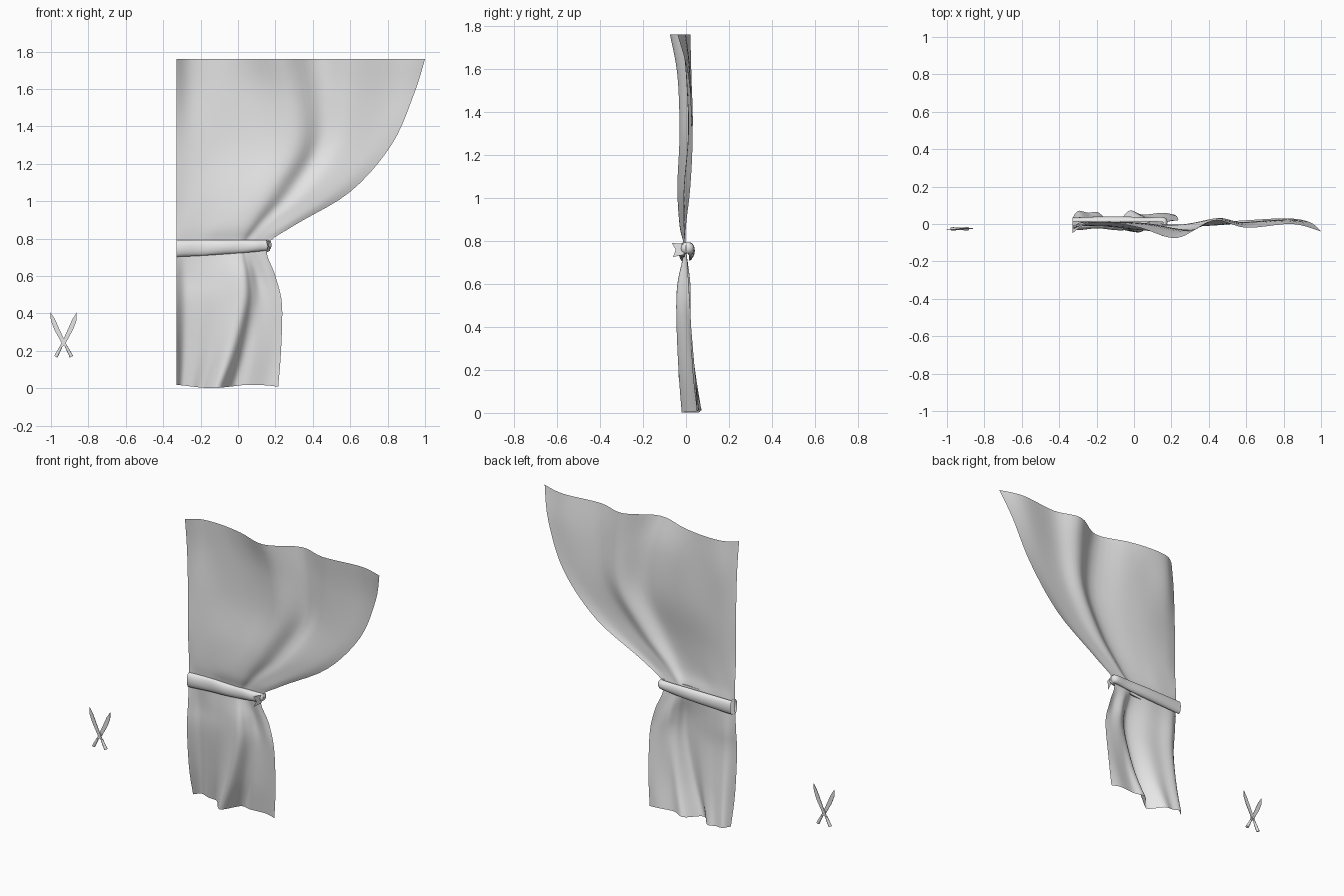
import bpy, bmesh
from math import sin, cos, pi, radians
from mathutils import Vector, Matrix

cube = bpy.data.objects.get("Cube")
if cube:
    bpy.data.objects.remove(cube)

grey = bpy.data.materials.new("plain_grey")
grey.use_nodes = True
grey.diffuse_color = (0.8, 0.8, 0.8, 1)
grey.node_tree.nodes["Principled BSDF"].inputs["Base Color"].default_value = grey.diffuse_color


def finish(name, bm, angle=None):
    """Turn a bmesh into a named object, optionally smooth shaded."""
    mesh = bpy.data.meshes.new(name)
    bm.to_mesh(mesh)
    bm.free()
    mesh.materials.append(grey)
    obj = bpy.data.objects.new(name, mesh)
    bpy.context.collection.objects.link(obj)
    if angle:
        bpy.ops.object.select_all(action="DESELECT")
        obj.select_set(True)
        bpy.context.view_layer.objects.active = obj
        bpy.ops.object.shade_smooth_by_angle(angle=radians(angle))
    return obj


def smooth_rows(rows, steps):
    """Catmull-Rom resampling of a list of vectors."""
    out = []
    last = len(rows) - 1
    for i in range(last):
        a, b, c, d = (rows[min(max(k, 0), last)] for k in (i - 1, i, i + 1, i + 2))
        for s in range(steps):
            t = s / steps
            out.append(b + (c - a) * (t / 2) + (a * 2 - b * 5 + c * 4 - d) * (t * t / 2)
                       + (b * 3 - a - c * 3 + d) * (t ** 3 / 2))
    return out + [rows[last]]


def add_grid(bm, rows):
    """Skin a rectangular grid of points with quads."""
    grid = [[bm.verts.new(p) for p in row] for row in rows]
    for lower, upper in zip(grid, grid[1:]):
        for j in range(len(lower) - 1):
            bm.faces.new((lower[j], lower[j + 1], upper[j + 1], upper[j]))


# Curtain: each level has height, main fold x, free edge x, then depths in hundredths
LEFT = -0.33
levels = [
    (.01, -.11, .215, (3, 7, 6, 6, -2, 7, 5, 6, 5)),
    (.2, -.04, .23, (-1, 4, 3, 2, -3.5, 3, 3, 4, 4)),
    (.45, .02, .235, (-3, 1, 0, -1, -4.5, 0, 2, 2, 2)),
    (.6, .02, .2, (-2, 1, 0, -1, -4, -1, 2, 1, 2)),
    (.76, 0, .155, (-1, 0, 0, 0, -1, 0, 0, 0, 0)),
    (.87, .05, .3, (-1, -1, -1, -2, -3, -1, -1, -1, 0)),
    (1.05, .17, .6, (-2, -1, -1, -2, -4, 0, -1, 0, 2)),
    (1.3, .3, .82, (-2, 0, 1, 0, -3, 3, 1, 2, 3)),
    (1.57, .28, .94, (-3, 1, 1, 0, -4, 2.5, 0, 2, 1)),
    (1.76, .23, 1, (-5, 0, .5, -2, -7.5, 2, -2, 0, -4)),
]
inner = (0, .14, .38, .65, 1)
outer = (.25, .48, .8, 1)

rows = []
for z, fold, edge, depths in levels:
    xs = [LEFT + (fold - LEFT) * f for f in inner] + [fold + (edge - fold) * f for f in outer]
    row = [Vector((x, d / 100, z)) for x, d in zip(xs, depths)]
    if z < .1:
        # slightly wavy hem
        for p in row:
            p.z += .009 * sin(p.x * 14 + .4)
    rows.append(smooth_rows(row, 5))
columns = [smooth_rows(list(col), 5) for col in zip(*rows)]
for col in columns:
    for p in col:
        p.z = min(max(p.z, 0), 1.76)
bm = bmesh.new()
add_grid(bm, list(zip(*columns)))
finish("curtain", bm, 80)

# Tieback: a bulging band that runs along the front, around the edge and back
path = [Vector(p) for p in (
    (LEFT, -.012, .045), (-.2, -.006, .042), (-.05, -.012, .037), (.08, -.01, .032),
    (.145, -.008, .028), (.16, .004, .026), (.145, .016, .028), (0, .018, .035), (LEFT, .018, .042))]
path = smooth_rows(path, 5)
bm = bmesh.new()
rows = []
for i, p in enumerate(path):
    along = path[min(i + 1, len(path) - 1)] - path[max(i - 1, 0)]
    out = Vector((along.y, -along.x, 0)).normalized()
    if abs(p.x - LEFT) < .001:
        out.x = 0
    bulge = .02 * (1 + .15 * sin(i * .9))
    middle = .792 - p.z
    ring = []
    for k in range(11):
        a = pi * (k / 10 - .5) * 1.15
        q = Vector((p.x, p.y, middle)) + out * bulge * cos(a)
        q.z += p.z * sin(a)
        ring.append(q)
    rows.append(ring)
add_grid(bm, rows)
finish("tieback", bm, 80)

# Tieback end: a small notched flap folded forward at the free edge
bm = bmesh.new()
flap = [(.15, -.065, .79), (.16, -.048, .757), (.15, -.06, .725), (.17, -.01, .735), (.17, -.01, .785)]
bm.faces.new([bm.verts.new(p) for p in flap])
finish("tieback_flap", bm)

# Shears: two crossed blades with handles, mirrored about the pivot
PIVOT = Vector((-.932, -.026, .248))
blade = [(.07, .157), (.069, .115), (.05, .065), (.012, -.004), (-.014, -.035),
         (-.022, -.028), (-.004, .008), (.026, .075), (.046, .12)]
for side, label in ((-1, "right"), (1, "left")):
    bm = bmesh.new()
    face = bm.faces.new([bm.verts.new(PIVOT + Vector((side * x, side * .002 - .0015, z)))
                         for x, z in blade])
    grown = bmesh.ops.extrude_face_region(bm, geom=[face])["geom"]
    bmesh.ops.translate(bm, vec=(0, .003, 0),
                        verts=[v for v in grown if isinstance(v, bmesh.types.BMVert)])
    bmesh.ops.recalc_face_normals(bm, faces=bm.faces)
    finish(label + "_blade", bm)

    # grip on the same side as its tip's opposite, tapering to the pivot
    bm = bmesh.new()
    start = PIVOT + Vector((side * .014, 0, -.026))
    end = PIVOT + Vector((side * .042, 0, -.08))
    turn = (end - start).to_track_quat("Z", "Y").to_matrix().to_4x4()
    bmesh.ops.create_cone(bm, cap_ends=True, segments=10, radius1=.007, radius2=.01,
                          depth=(end - start).length,
                          matrix=Matrix.Translation((start + end) / 2) @ turn)
    finish(label + "_grip", bm, 40)

# Pivot screw
bm = bmesh.new()
bmesh.ops.create_cone(bm, cap_ends=True, segments=12, radius1=.011, radius2=.011, depth=.012,
                      matrix=Matrix.Translation(PIVOT) @ Matrix.Rotation(pi / 2, 4, "X"))
finish("pivot_screw", bm, 40)
